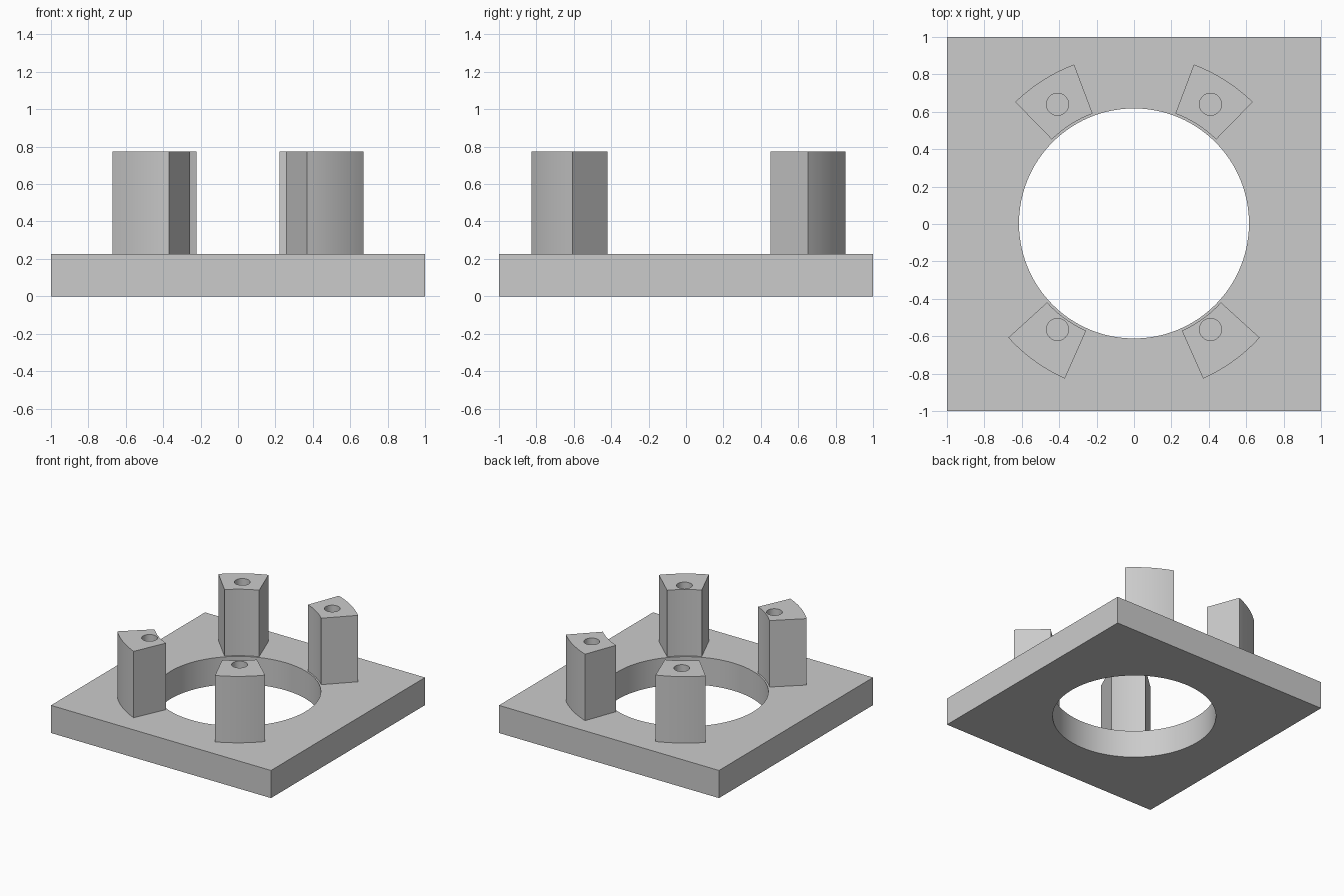
import bpy
import bmesh
from math import radians, cos, sin

if "Cube" in bpy.data.objects:
    bpy.data.objects.remove(bpy.data.objects["Cube"])

PLATE_TOP, POST_TOP = 0.227, 0.773

grey = bpy.data.materials.new("plain_grey")
grey.use_nodes = True
colour = (0.6, 0.6, 0.6, 1)
grey.diffuse_color = colour
grey.node_tree.nodes["Principled BSDF"].inputs["Base Color"].default_value = colour


def prism(name, outline, z0, z1):
    """Extrude a flat outline from z0 up to z1."""
    bm = bmesh.new()
    base = bm.faces.new([bm.verts.new((x, y, z0)) for x, y in outline])
    grown = bmesh.ops.extrude_face_region(bm, geom=[base])["geom"]
    top = [v for v in grown if isinstance(v, bmesh.types.BMVert)]
    bmesh.ops.translate(bm, verts=top, vec=(0, 0, z1 - z0))
    bmesh.ops.recalc_face_normals(bm, faces=bm.faces)
    mesh = bpy.data.meshes.new(name)
    bm.to_mesh(mesh)
    bm.free()
    mesh.materials.append(grey)
    obj = bpy.data.objects.new(name, mesh)
    bpy.context.collection.objects.link(obj)
    return obj


def arc(radius, start, end, steps, cx=0, cy=0):
    angles = [radians(start + (end - start) * i / steps) for i in range(steps + 1)]
    return [(cx + radius * cos(a), cy + radius * sin(a)) for a in angles]


def drill(obj, x, y, radius, z0, z1, sides):
    """Cut a round hole, then smooth the curved walls."""
    cutter = prism("hole_cutter", arc(radius, 0, 360, sides, x, y)[:-1], z0, z1)
    cutter.hide_render = True
    bpy.ops.object.select_all(action="DESELECT")
    obj.select_set(True)
    bpy.context.view_layer.objects.active = obj
    mod = obj.modifiers.new("hole", "BOOLEAN")
    mod.operation, mod.solver, mod.object = "DIFFERENCE", "EXACT", cutter
    bpy.ops.object.modifier_apply(modifier=mod.name)
    bpy.data.objects.remove(cutter)
    bpy.ops.object.shade_smooth_by_angle(angle=radians(30))


# Square base with the large central opening
plate = prism("base_plate", [(-1, -1), (1, -1), (1, 1), (-1, 1)], 0, PLATE_TOP)
drill(plate, 0, 0.003, 0.615, -0.1, PLATE_TOP + 0.1, 96)

# Four ring-segment posts, each with a blind screw hole in the top
for end, middle, hole_y in (("back", 57.5, 0.64), ("front", -54.1, -0.564)):
    for side, sign in (("left", 1), ("right", -1)):
        a, b = middle - 11.85, middle + 11.85
        outline = arc(0.908, a, b, 12, 0, 0.003) + arc(0.628, b, a, 12, 0, 0.003)
        outline = [(sign * x, y) for x, y in outline]
        post = prism(f"{end}_{side}_post", outline, PLATE_TOP, POST_TOP)
        drill(post, sign * 0.409, hole_y, 0.059, POST_TOP - 0.35, POST_TOP + 0.1, 32)
